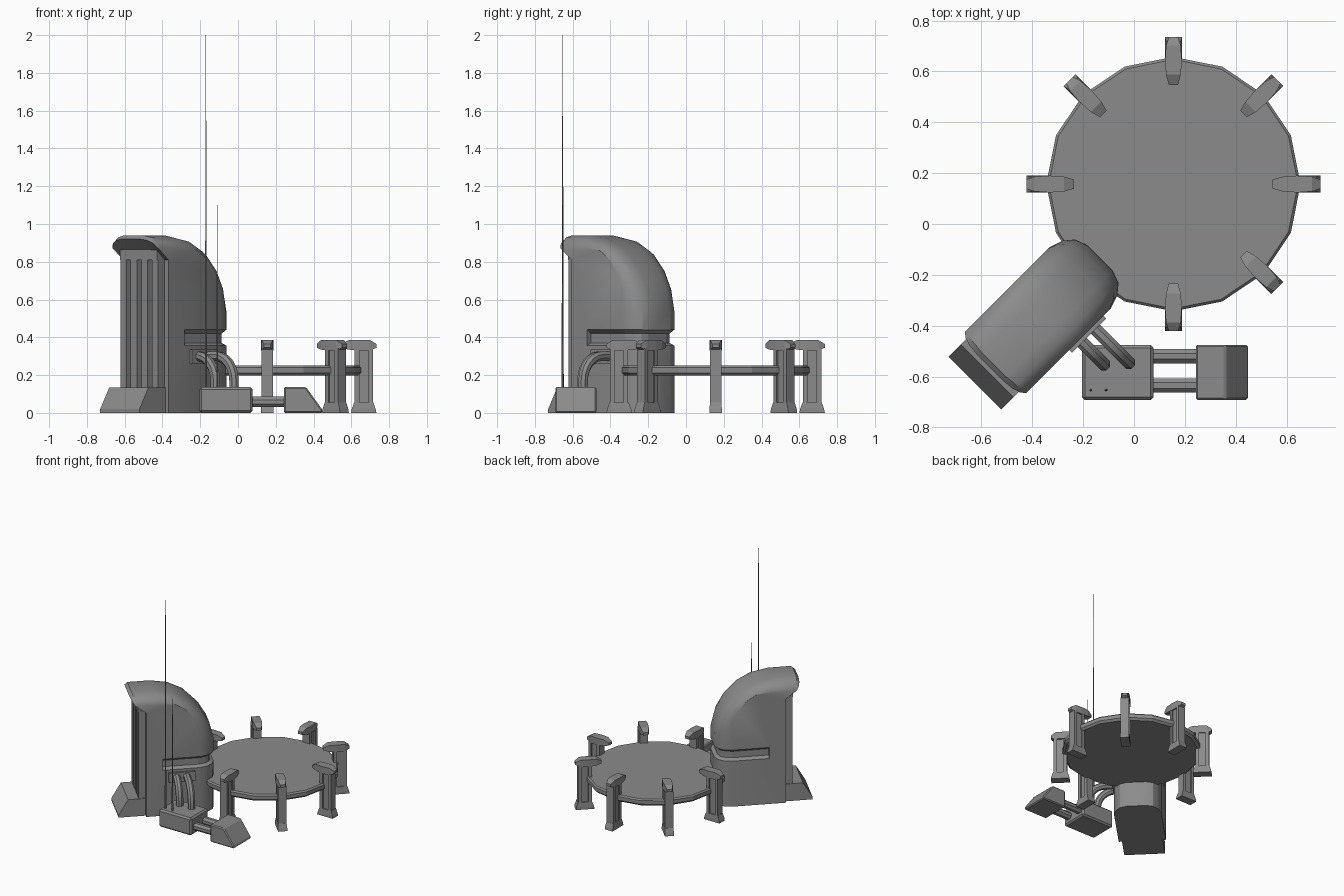
import bpy, bmesh, math
from mathutils import Vector, Matrix

if "Cube" in bpy.data.objects:
    bpy.data.objects.remove(bpy.data.objects["Cube"])

grey = bpy.data.materials.new("concrete_grey")
grey.use_nodes = True
colour = (0.26, 0.26, 0.26, 1)
grey.diffuse_color = colour
grey.node_tree.nodes["Principled BSDF"].inputs["Base Color"].default_value = colour


def loft(name, rings, frame=Matrix(), smooth=False):
    """Join closed rings of points into a capped solid."""
    bm = bmesh.new()
    rows = [[bm.verts.new(frame @ Vector(p)) for p in ring] for ring in rings]
    n = len(rows[0])
    for a, b in zip(rows, rows[1:]):
        for i in range(n):
            j = (i + 1) % n
            bm.faces.new((a[i], a[j], b[j], b[i]))
    bm.faces.new(rows[0])
    bm.faces.new(rows[-1])
    bmesh.ops.recalc_face_normals(bm, faces=bm.faces)
    mesh = bpy.data.meshes.new(name)
    bm.to_mesh(mesh)
    bm.free()
    mesh.materials.append(grey)
    ob = bpy.data.objects.new(name, mesh)
    bpy.context.collection.objects.link(ob)
    if smooth:
        activate(ob)
        bpy.ops.object.shade_smooth_by_angle(angle=math.radians(30))
    return ob


def activate(ob):
    bpy.ops.object.select_all(action='DESELECT')
    ob.select_set(True)
    bpy.context.view_layer.objects.active = ob


def prism(name, profile, a, b, frame=Matrix()):
    """Extrude an x-z profile from y = a to y = b."""
    return loft(name, [[(x, y, z) for x, z in profile] for y in (a, b)], frame)


def box(name, x0, x1, y0, y1, z0, z1, frame=Matrix()):
    return prism(name, [(x0, z0), (x1, z0), (x1, z1), (x0, z1)], y0, y1, frame)


def bevel(ob, width):
    mod = ob.modifiers.new("edge_bevel", 'BEVEL')
    mod.width, mod.segments = width, 1


def tube(name, path, r0, r1, sides, frame=Matrix()):
    """Straight or bent round bar lying in one plane of constant side direction."""
    pts = [Vector(p) for p in path]
    rings = []
    for i, p in enumerate(pts):
        t = (pts[min(i + 1, len(pts) - 1)] - pts[max(i - 1, 0)]).normalized()
        side = Vector((1, 0, 0)) if abs(t.x) < 0.9 else Vector((0, 1, 0))
        up = t.cross(side)
        r = r0 + (r1 - r0) * i / (len(pts) - 1)
        angles = [2 * math.pi * (k + 0.5) / sides for k in range(sides)]
        rings.append([p + r * (math.cos(w) * side + math.sin(w) * up) for w in angles])
    return loft(name, rings, frame, smooth=sides > 6)


# Landing pad: sixteen-sided disc with chamfered rim
pad = Matrix.Translation((0.155, 0.157, 0))
corners = [2 * math.pi * k / 16 for k in range(16)]
loft("landing_pad", [[(r * math.cos(w), r * math.sin(w), z) for w in corners]
     for r, z in ((0.485, 0.197), (0.5, 0.212), (0.5, 0.24), (0.49, 0.25))], pad)

# Pylons around the pad, leaving out the one where the tower stands
head = [(0.39, 0.018, 0.345, 0.365), (0.43, 0.029, 0.335, 0.385), (0.485, 0.033, 0.33, 0.385),
        (0.545, 0.029, 0.33, 0.385), (0.578, 0.018, 0.345, 0.365)]
for k in range(8):
    if k == 5:
        continue
    f = pad @ Matrix.Rotation(k * math.pi / 4, 4, 'Z')
    loft(f"pylon_head_{k}", [[(r, -w, a), (r, w, a), (r, w, b), (r, -w, b)]
                             for r, w, a, b in head], f)
    loft(f"pylon_foot_{k}", [[(a, -w, z), (b, -w, z), (b, w, z), (a, w, z)] for a, b, w, z in
         ((0.443, 0.578, 0.033, 0), (0.447, 0.574, 0.033, 0.02), (0.46, 0.562, 0.03, 0.055))], f)
    box(f"pylon_web_{k}", 0.47, 0.55, -0.02, 0.02, 0.04, 0.34, f)
    for a, b in ((0.463, 0.487), (0.535, 0.56)):
        box(f"pylon_post_{k}", a, b, -0.03, 0.03, 0.04, 0.34, f)

# Tower frame: local x runs to the back along the diagonal, local y to the side
h = math.sqrt(0.5)
tower = Matrix(((h, h, 0, 0), (h, -h, 0, 0), (0, 0, 1, 0), (0, 0, 0, 1)))

# Tower body: roof curve lofted across the width, lower at the shoulders
crown = [(-0.80, 0.92), (-0.78, 0.94), (-0.62, 0.94), (-0.49, 0.915), (-0.38, 0.86),
         (-0.28, 0.76), (-0.22, 0.66), (-0.19, 0.54), (-0.187, 0)]
shoulder = [(-0.77, 0.873), (-0.75, 0.877), (-0.57, 0.875), (-0.475, 0.86), (-0.40, 0.81),
            (-0.345, 0.74), (-0.307, 0.65), (-0.30, 0.54), (-0.30, 0)]
half = [(0.17, 0), (0.152, 0.5), (0.12, 0.84), (0.07, 1)]
across = [(-v, f) for v, f in half] + [(v, f) for v, f in reversed(half)]
rings = []
for v, f in across:
    curve = [Vector(a).lerp(Vector(b), f) for a, b in zip(shoulder, crown)]
    rings.append([(p.x, v, p.y) for p in curve] + [(-0.69, v, 0), (-0.69, v, 0.81)])
body = loft("tower_body", rings, tower, smooth=True)

# Groove round the back of the tower
plan = [(-0.57, -0.17, 0, -1), (-0.30, -0.17, 0.35, -0.95), (-0.243, -0.152, 0.55, -0.83),
        (-0.205, -0.12, 0.83, -0.55), (-0.187, -0.07, 1, -0.2)]
plan += [(s, -v, a, -b) for s, v, a, b in reversed(plan)]
section = [(0.03, 0.465), (-0.028, 0.42), (-0.028, 0.37), (0.03, 0.34)]
cutter = loft("groove_cutter", [[(s + d * a, v + d * b, z) for d, z in section]
                                for s, v, a, b in plan], tower)
cutter.hide_render = True
mod = body.modifiers.new("groove", 'BOOLEAN')
mod.operation, mod.object, mod.solver = 'DIFFERENCE', cutter, 'EXACT'
activate(body)
bpy.ops.object.modifier_apply(modifier=mod.name)
bpy.data.objects.remove(cutter)

# Tower front: sloped plinth, pillars and lintel
prism("tower_plinth", [(-0.885, 0), (-0.885, 0.02), (-0.817, 0.135), (-0.68, 0.135), (-0.68, 0)],
      -0.147, 0.147, tower)
box("tower_lintel", -0.745, -0.68, -0.14, 0.14, 0.81, 0.88, tower)
for i, v in enumerate((-0.118, -0.04, 0.04, 0.118)):
    box(f"tower_pillar_{i}", -0.74, -0.68, v - 0.023, v + 0.023, 0.12, 0.82, tower)

# Machine boxes beside the tower
bevel(box("machine_box", -0.205, 0.077, -0.692, -0.475, 0, 0.137), 0.012)
bevel(prism("sloped_box", [(0.243, 0), (0.243, 0.137), (0.36, 0.137), (0.448, 0.015), (0.448, 0)],
            -0.692, -0.475), 0.008)
for i, y in enumerate((-0.52, -0.635)):
    tube(f"link_pipe_{i}", [(0.06, y, 0.058), (0.26, y, 0.058)], 0.03, 0.03, 8)

# Bent pipes from the tower wall down into the machine box
box("pipe_collar", -0.53, -0.34, 0.14, 0.185, 0.26, 0.335, tower)
for i, (s, end) in enumerate(((-0.474, 0.305), (-0.40, 0.37))):
    r = 0.13
    bend = [(s, end - r + r * math.sin(a * math.pi / 12), 0.17 + r * math.cos(a * math.pi / 12))
            for a in range(7)]
    tube(f"bent_pipe_{i}", [(s, 0.14, 0.30)] + bend + [(s, end, 0.11)], 0.027, 0.027, 8, tower)

# Antennas on the machine box
for name, x, top in (("tall_antenna", -0.17, 2.0), ("short_antenna", -0.11, 1.1)):
    tube(name, [(x, -0.653, 0.13), (x, -0.653, top)], 0.006, 0.001, 6)
